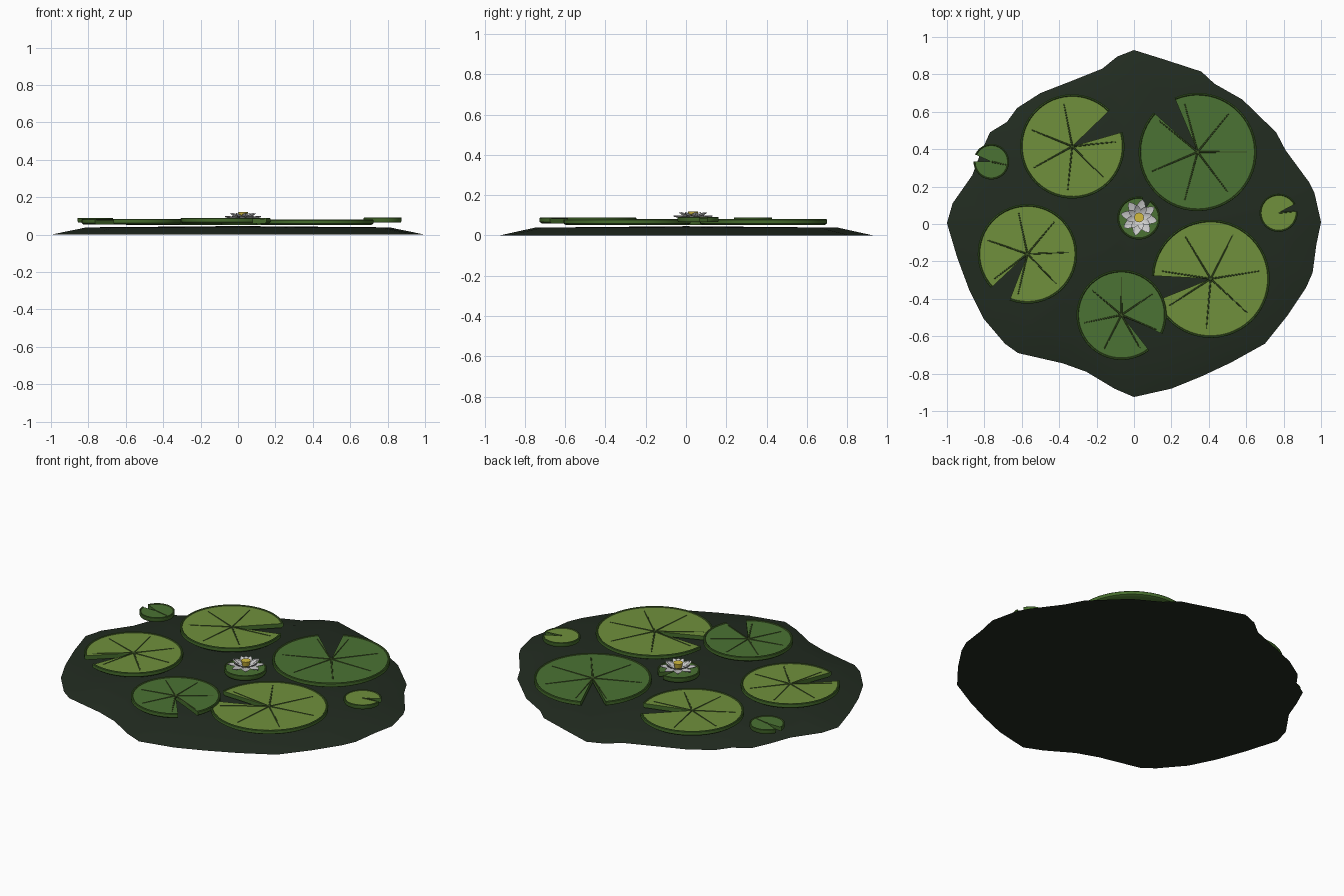
import bpy, bmesh
from math import sin, cos, radians, pi

if "Cube" in bpy.data.objects:
    bpy.data.objects.remove(bpy.data.objects["Cube"])


def material(name, rgb):
    m = bpy.data.materials.new(name)
    m.diffuse_color = (*rgb, 1)
    m.use_nodes = True
    m.node_tree.nodes["Principled BSDF"].inputs["Base Color"].default_value = m.diffuse_color
    return m


WATER = material("dark_water", (0.016, 0.025, 0.015))
LIGHT = material("light_leaf", (0.16, 0.28, 0.045))
DARK = material("dark_leaf", (0.07, 0.17, 0.033))
RIM = material("leaf_rim", (0.06, 0.15, 0.025))
VEIN = material("leaf_vein", (0.045, 0.085, 0.018))
WHITE = material("petal_white", (0.75, 0.75, 0.78))
YELLOW = material("stamen_yellow", (0.65, 0.5, 0.05))


def finish(name, bm, mats, smooth=None):
    bmesh.ops.remove_doubles(bm, verts=bm.verts, dist=1e-5)
    bmesh.ops.recalc_face_normals(bm, faces=bm.faces)
    me = bpy.data.meshes.new(name)
    bm.to_mesh(me)
    bm.free()
    for m in mats:
        me.materials.append(m)
    ob = bpy.data.objects.new(name, me)
    bpy.context.collection.objects.link(ob)
    if smooth:
        bpy.ops.object.select_all(action='DESELECT')
        ob.select_set(True)
        bpy.context.view_layer.objects.active = ob
        bpy.ops.object.shade_smooth_by_angle(angle=radians(smooth))
    return ob


# Pond water: irregular outline sloping up to a nearly flat top
outline = [(0, .93), (.16, .88), (.36, .815), (.43, .75), (.58, .665), (.76, .49),
           (.81, .395), (.935, .225), (.965, .165), (1, .01), (.975, -.11),
           (.955, -.26), (.92, -.34), (.82, -.49), (.70, -.64), (.52, -.74),
           (.36, -.815), (.20, -.88), (0, -.925), (-.105, -.88), (-.255, -.79),
           (-.38, -.745), (-.62, -.69), (-.69, -.64), (-.805, -.505), (-.88, -.355),
           (-.945, -.18), (-1, .005), (-.97, .11), (-.865, .26), (-.82, .38),
           (-.77, .49), (-.68, .545), (-.625, .62), (-.50, .70), (-.32, .77),
           (-.17, .83), (-.09, .895)]
bm = bmesh.new()
base = [bm.verts.new((x, y, 0)) for x, y in outline]
top = [bm.verts.new((x * .81, y * .81, .039)) for x, y in outline]
mid = bm.verts.new((0, 0, .046))
bm.faces.new(base)
for i in range(len(base)):
    j = (i + 1) % len(base)
    bm.faces.new((base[i], base[j], top[j], top[i]))
    bm.faces.new((top[i], top[j], mid))
finish("pond_water", bm, [WATER], 30)


def lily_pad(name, x, y, r, z0, z1, notch, mat, veins=()):
    """Notched disc with a rim; notch = (start, end) degrees."""
    bm = bmesh.new()
    n = 48
    d = z1 - .004
    w = min(.008, r * .05)
    profile = [(0, z0), (r * .96, z0), (r, z0 + .008), (r, z1 - .003), (r - .003, z1),
               (r - w, z1), (r - w - .004, d), (0, d)]
    slots = [0, 0, 0, 0, 0, 1, 2]
    a0, a1 = radians(notch[1]), radians(notch[0] + 360)
    cols = []
    for i in range(n + 1):
        a = a0 + (a1 - a0) * i / n
        cols.append([bm.verts.new((x + p * cos(a), y + p * sin(a), z)) for p, z in profile])
    for c, e in zip(cols, cols[1:]):
        for j, s in enumerate(slots):
            if j == 0:
                f = bm.faces.new((c[0], c[1], e[1]))
            elif j == 6:
                f = bm.faces.new((c[6], c[7], e[6]))
            else:
                f = bm.faces.new((c[j], c[j + 1], e[j + 1], e[j]))
            f.material_index = s
    bm.faces.new(cols[0])
    bm.faces.new(cols[-1])
    finish(name, bm, [RIM, VEIN, mat], 35)
    # Raised tapering veins
    if not veins:
        return
    bm = bmesh.new()
    for deg in veins:
        c, s = cos(radians(deg)), sin(radians(deg))

        def ring(t, h, zt):
            return [bm.verts.new((x + t * c - k * s, y + t * s + k * c, z))
                    for k, z in ((-h, d - .002), (h, d - .002), (h * .5, zt), (-h * .5, zt))]
        p, q = ring(0, .006, d + .003), ring(r * .84, .004, d + .0015)
        bm.faces.new(p)
        bm.faces.new(q)
        for i in range(4):
            bm.faces.new((p[i], p[(i + 1) % 4], q[(i + 1) % 4], q[i]))
    finish(name + "_veins", bm, [VEIN])


# Large pads
lily_pad("pad_back_left", -.33, .415, .279, .052, .081, (16, 44), LIGHT,
         (6, 101, 158, 209, 264, 315))
lily_pad("pad_back_right", .34, .385, .316, .052, .081, (113, 138), DARK,
         (0, 51, 105, 141, 203, 255, 307))
lily_pad("pad_left", -.57, -.16, .266, .054, .083, (223, 249), LIGHT,
         (2, 50, 102, 161, 217, 257, 314))
lily_pad("pad_right", .41, -.293, .316, .052, .080, (177, 202), LIGHT,
         (9, 63, 121, 171, 213, 265, 317))
lily_pad("pad_front", -.067, -.486, .241, .060, .089, (-52, -25), DARK,
         (34, 90, 140, 192, 243, 299, 337))
# Small pads
lily_pad("pad_centre", .025, .032, .115, .052, .081, (55, 78), DARK)
lily_pad("pad_far_left", -.763, .333, .095, .064, .090, (156, 180), DARK, (168 + 180,))
lily_pad("pad_far_right", .773, .06, .102, .066, .092, (4, 28), LIGHT, (5,))


# Flower: cupped pointed petals around a yellow centre
FX, FY, FZ = .027, .035, .083


def petals(name, count, length, width, tilt, z, offset):
    bm = bmesh.new()
    shape = [(.1, .25), (.4, .8), (.65, 1), (.85, .65), (1, .05)]
    for k in range(count):
        a = 2 * pi * k / count + offset
        rows = []
        for t, w in shape:
            lift = length * tilt * t * t
            row = []
            for side, up, sink in ((-1, .006, 0), (0, 0, 0), (1, .006, 0), (0, 0, .005)):
                u, v = length * t, side * width * w
                row.append(bm.verts.new((FX + u * cos(a) - v * sin(a),
                                         FY + u * sin(a) + v * cos(a),
                                         z + lift + up * w - sink)))
            rows.append(row)
        for p, q in zip(rows, rows[1:]):
            for i in range(4):
                bm.faces.new((p[i], p[(i + 1) % 4], q[(i + 1) % 4], q[i]))
        bm.faces.new(rows[0])
        bm.faces.new(rows[-1])
    finish(name, bm, [WHITE], 40)


petals("outer_petals", 8, .098, .023, .16, FZ, pi / 8 + .2)
petals("inner_petals", 8, .068, .016, .42, FZ + .004, .2)

bm = bmesh.new()
bmesh.ops.create_cone(bm, cap_ends=True, segments=12, radius1=.018, radius2=.026, depth=.036)
bmesh.ops.translate(bm, verts=bm.verts, vec=(FX, FY, .102))
finish("flower_centre", bm, [YELLOW], 40)
